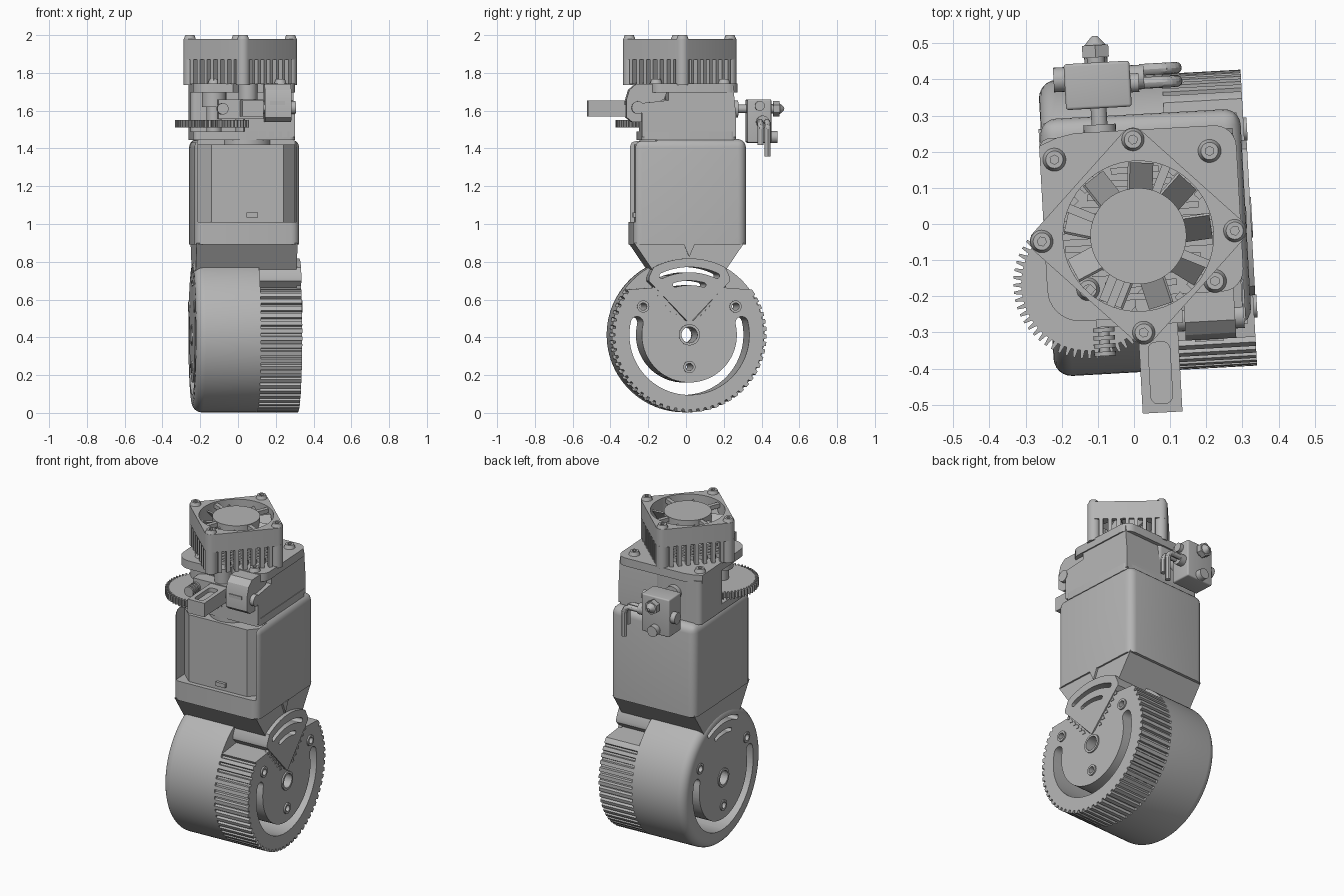
import bpy, bmesh
from math import sin, cos, pi, radians, hypot
from mathutils import Matrix, Vector

cube = bpy.data.objects.get("Cube")
if cube:
    bpy.data.objects.remove(cube)

grey = bpy.data.materials.new("plain grey")
grey.use_nodes = True
grey.diffuse_color = (0.46, 0.46, 0.46, 1)
grey.node_tree.nodes["Principled BSDF"].inputs["Base Color"].default_value = (0.46, 0.46, 0.46, 1)
parts = []


def finish(name, bm):
    bmesh.ops.recalc_face_normals(bm, faces=bm.faces[:])
    mesh = bpy.data.meshes.new(name)
    bm.to_mesh(mesh)
    bm.free()
    mesh.materials.append(grey)
    ob = bpy.data.objects.new(name, mesh)
    bpy.context.collection.objects.link(ob)
    parts.append(ob)
    return ob


def extrude(bm, pts, axis, lo, hi):
    """Prism: pts are (x, y) along z, or (y, z) along x."""
    place = (lambda p, h: (p[0], p[1], h)) if axis == "z" else (lambda p, h: (h, p[0], p[1]))
    a = [bm.verts.new(place(p, lo)) for p in pts]
    b = [bm.verts.new(place(p, hi)) for p in pts]
    bm.faces.new(a)
    bm.faces.new(b[::-1])
    for i in range(len(a)):
        j = (i + 1) % len(a)
        bm.faces.new((a[i], b[i], b[j], a[j]))


def prism(name, pts, axis, lo, hi):
    bm = bmesh.new()
    extrude(bm, pts, axis, lo, hi)
    return finish(name, bm)


def box(name, x, y, z, bevel=0, pick=lambda e: True):
    bm = bmesh.new()
    extrude(bm, [(x[0], y[0]), (x[1], y[0]), (x[1], y[1]), (x[0], y[1])], "z", *z)
    if bevel:
        bmesh.ops.bevel(bm, geom=[e for e in bm.edges if pick(e)], offset=bevel,
                        segments=5, profile=0.5, affect="EDGES")
    return finish(name, bm)


def upright(e):
    return abs(e.verts[0].co.z - e.verts[1].co.z) > 0.01


def rod(name, p, q, r, r2=None, n=24):
    p, q = Vector(p), Vector(q)
    d = q - p
    m = Matrix.Translation((p + q) / 2) @ d.to_track_quat("Z", "Y").to_matrix().to_4x4()
    bm = bmesh.new()
    bmesh.ops.create_cone(bm, cap_ends=True, segments=n, radius1=r,
                          radius2=r if r2 is None else r2, depth=d.length, matrix=m)
    return finish(name, bm)


def cut(ob, cutter):
    mod = ob.modifiers.new("cut", "BOOLEAN")
    mod.object, mod.solver = cutter, "EXACT"
    bpy.context.view_layer.objects.active = ob
    bpy.ops.object.modifier_apply(modifier=mod.name)


def drop(ob):
    parts.remove(ob)
    bpy.data.objects.remove(ob)


def arc(r, a, b, n, cx=0, cy=0):
    """Points on an arc, degrees counted from +first axis."""
    return [(cx + r * cos(radians(a + (b - a) * i / n)),
             cy + r * sin(radians(a + (b - a) * i / n))) for i in range(n + 1)]


def screw(name, x, y, z, r=0.032, h=0.022):
    head = rod(name, (x, y, z), (x, y, z + h), r, r * 0.75)
    socket = rod("socket", (x, y, z + h * 0.4), (x, y, z + 0.1), r * 0.4, n=6)
    cut(head, socket)
    drop(socket)


# Wheel: smooth tyre, toothed rim with a notch, pointer sector
AX = 0.413
R = 0.41
up = lambda pts: [(y, z + AX) for y, z in pts]

bm = bmesh.new()
profile = [(-0.243, 0)] + [(-0.243 + 0.05 * (1 - sin(t)), R - 0.05 * (1 - cos(t)))
                           for t in [pi / 2 * (1 - i / 6) for i in range(7)]] + [(0.1, R), (0.1, 0)]
vs = [bm.verts.new((x, 0, AX + r)) for x, r in profile]
es = [bm.edges.new(p) for p in zip(vs, vs[1:])]
bmesh.ops.spin(bm, geom=vs + es, cent=(0, 0, AX), axis=(1, 0, 0), angle=2 * pi, steps=96)
bmesh.ops.remove_doubles(bm, verts=bm.verts[:], dist=0.0002)
tyre = finish("tyre", bm)

teeth = []
for i in range(44):
    a = 145 + 250 * i / 44
    for f, r in ((0, R - 0.016), (1.6, R - 0.016), (2.1, R), (5.1, R)):
        teeth.append((r * cos(radians(a + f)), r * sin(radians(a + f))))
notch = [(0.33, 0.24), (0.18, 0.25), (0.02, 0.075), (-0.02, 0.075), (-0.18, 0.25), (-0.33, 0.24)]
rim = prism("toothed_rim", up(teeth + notch), "x", 0.095, 0.318)

sector_pts = [(0, 0.06), (0.195, 0.265), (0.215, 0.285), (0.215, 0.305)] + \
    arc(0.405, 62, 118, 16) + [(-0.215, 0.305), (-0.215, 0.285), (-0.195, 0.265)]
sector = prism("pointer_sector", up(sector_pts), "x", 0.09, 0.324)

# Zigzag edge along both sides of the notch
for s in (-1, 1):
    for i in range(6):
        y, z = s * (0.055 + 0.025 * i), 0.09 + 0.029 * i
        prism("notch_tooth", up([(y, z), (y + s * 0.022, z + 0.002), (y + s * 0.012, z + 0.025)]),
              "x", 0.3, 0.322)

# Neck tapering down onto the wheel
neck = prism("neck", [(-0.292, 0.9), (-0.19, 0.75), (0.19, 0.75), (0.292, 0.9)], "x", -0.235, 0.3)


def slot(r, hw, a, b):
    def cap(ang, start):
        c = (r * cos(radians(ang)), r * sin(radians(ang)))
        return arc(hw, start, start + 180, 10, *c)[1:-1]
    return arc(r + hw, a, b, 40) + cap(b, b) + arc(r - hw, b, a, 40) + cap(a, a + 180)


bm = bmesh.new()
holes = [(0.245, 0.15), (-0.245, 0.15), (0, -0.17)]
for pts in [slot(0.285, 0.033, 167, 373), slot(0.345, 0.014, 65, 115), slot(0.275, 0.012, 74, 106),
            arc(0.045, 0, 345, 23)] + [arc(0.02, 0, 337.5, 15, *h) for h in holes]:
    extrude(bm, up(pts), "x", -0.5, 0.5)
cutter = finish("wheel_cutter", bm)
for ob in (tyre, rim, sector, neck):
    cut(ob, cutter)
drop(cutter)


def ring(name, y, z, r, w, x0, x1):
    tube = prism(name, up(arc(r + w, 0, 345, 23, y, z)), "x", x0, x1)
    hole = prism("hole", up(arc(r, 0, 345, 23, y, z)), "x", x0 - 0.1, x1 + 0.1)
    cut(tube, hole)
    drop(hole)


for x0, x1 in ((0.31, 0.327), (-0.249, -0.23)):
    ring("axle_ring", 0, 0, 0.042, 0.014, x0, x1)
    for h in holes:
        ring("bolt_ring", *h, 0.019, 0.013, x0, x1)

prism("pointer", [(-0.03, 0.895), (0.03, 0.895), (0, 0.825)], "x", 0.295, 0.312)

# Motor case: rounded shell, open at the front, with a chamfered motor inside
case = box("motor_case", (-0.245, 0.31), (-0.295, 0.303), (0.892, 1.45), 0.045,
           lambda e: upright(e) or (e.verts[0].co.z > 1.4))
opening = box("opening", (-0.228, 0.293), (-0.4, -0.17), (1.01, 1.5))
cut(case, opening)
drop(opening)
prism("motor", [(-0.225, -0.16), (-0.225, -0.2), (-0.155, -0.268), (0.225, -0.268),
                (0.29, -0.2), (0.29, -0.16)], "z", 1.005, 1.42)
box("connector", (0.03, 0.09), (-0.285, -0.26), (1.035, 1.06))
rod("motor_boss", (0.04, -0.12, 1.4), (0.04, -0.12, 1.48), 0.13, n=48)

# Drive housing above the case
box("base_plate", (-0.25, 0.29), (-0.25, 0.25), (1.445, 1.49), 0.03, upright)
prism("right_housing", [(-0.25, 1.46), (0.25, 1.46), (0.25, 1.56), (0.235, 1.73), (-0.11, 1.73),
                        (-0.11, 1.655), (-0.25, 1.64)], "x", 0.02, 0.287)
box("rear_housing", (-0.25, 0.05), (0, 0.25), (1.46, 1.71), 0.03, upright)
top = arc(0.06, 0, 90, 6, 0.235, 0.2) + [(-0.15, 0.26), (-0.2, 0.25), (-0.25, 0.23), (-0.25, -0.14)] + \
    arc(0.09, 190, 270, 8, -0.16, -0.17) + [(-0.04, -0.26), (0.02, -0.2)] + arc(0.06, 270, 360, 6, 0.235, -0.14)
prism("top_plate", top, "z", 1.695, 1.745)
for x, y in ((-0.21, 0.19), (0.22, 0.19), (0.215, -0.17), (-0.137, -0.173)):
    screw("plate_screw", x, y, 1.745)
for i in range(11):
    y = -0.21 + 0.035 * i
    w = 0.24 - abs(y + 0.034)
    box("cooling_fin", (0.01 - w, 0.01 + w), (y, y + 0.018), (1.74, 1.77))

# Large spur gear with its post
gx, gy = -0.136, -0.158
cog = []
for i in range(60):
    for f, r in ((0, 0.185), (0.35, 0.185), (0.5, 0.207), (0.8, 0.207)):
        t = 2 * pi * (i + f) / 60
        cog.append((gx + r * cos(t), gy + r * sin(t)))
prism("spur_gear", cog, "z", 1.51, 1.55)
rod("gear_hub", (gx, gy, 1.48), (gx, gy, 1.62), 0.04)
rod("gear_bearing", (gx, gy, 1.62), (gx, gy, 1.7), 0.065)
rod("front_post", (0.04, -0.22, 1.64), (0.04, -0.22, 1.75), 0.05)
rod("pinion", (0.04, -0.12, 1.48), (0.04, -0.12, 1.66), 0.06, n=16)

# Lever arm with a recess, its spring and the idler block
arm = box("lever_arm", (-0.005, 0.105), (-0.525, -0.24), (1.57, 1.655))
recess = box("recess", (0.02, 0.08), (-0.5, -0.33), (1.63, 1.7), 0.02, upright)
cut(arm, recess)
drop(recess)
box("lever_base", (-0.12, 0.12), (-0.28, -0.2), (1.555, 1.66))
for i in range(4):
    rod("spring_coil", (-0.1, -0.36 + 0.022 * i, 1.61), (-0.1, -0.348 + 0.022 * i, 1.61), 0.03)
rod("spring_rod", (-0.1, -0.36, 1.61), (-0.1, -0.2, 1.61), 0.015)
prism("idler_block", [(-0.33, 1.565), (-0.33, 1.66), (-0.315, 1.71), (-0.28, 1.74), (-0.1, 1.74),
                      (-0.13, 1.66), (-0.2, 1.63), (-0.22, 1.54), (-0.3, 1.54)], "x", 0.125, 0.265)
rod("idler_screw", (0.1, -0.27, 1.616), (0.29, -0.27, 1.616), 0.034)
box("idler_label", (0.15, 0.23), (-0.335, -0.32), (1.63, 1.65))

# Cooling fan, turned by an eighth of a full turn
start = len(parts)
H, Z0, Z1 = 0.223, 1.87, 1.98
frame = box("fan_frame", (-H, H), (-H, H), (Z0, Z1), 0.036, upright)
bore = rod("bore", (0, 0, 1.8), (0, 0, 2.1), 0.208, n=64)
cut(frame, bore)
drop(bore)
rod("fan_hub", (0, 0, 1.84), (0, 0, 1.975), 0.133, n=64)
for i in range(9):
    b = box("fan_blade", (0.12, 0.203), (-0.05, 0.05), (-0.004, 0.004))
    b.data.transform(Matrix.Rotation(2 * pi * i / 9, 4, "Z") @ Matrix.Translation((0, 0, 1.91))
                     @ Matrix.Rotation(radians(50), 4, "X"))
for k in range(4):
    turn = Matrix.Rotation(k * pi / 2, 4, "Z")
    first = len(parts)
    spoke = box("fan_spoke", (0.1, 0.225), (-0.012, 0.012), (1.945, 1.97))
    spoke.data.transform(Matrix.Rotation(radians(20), 4, "Z"))
    for i in range(7):
        x = -0.145 + 0.0483 * i
        box("fan_slat", (x - 0.011, x + 0.011), (-H, -H + 0.035), (1.74, Z0 + 0.005))
    rod("fan_corner", (0.187, 0.187, 1.735), (0.187, 0.187, Z0 + 0.005), 0.036)
    screw("fan_screw", 0.189, 0.189, Z1 - 0.002)
    for ob in parts[first:]:
        ob.data.transform(turn)
for ob in parts[start:]:
    ob.data.transform(Matrix.Translation((0.01, -0.034, 0)) @ Matrix.Rotation(pi / 4, 4, "Z"))

# Heater block with nozzle, screws and bent cable
box("heater_block", (-0.17, 0.012), (0.325, 0.452), (1.43, 1.66), 0.008)
rod("heat_break", (-0.08, 0.2, 1.61), (-0.08, 0.33, 1.61), 0.022)
rod("heat_break_collar", (-0.08, 0.24, 1.61), (-0.08, 0.28, 1.61), 0.045)
rod("nozzle_neck", (-0.08, 0.45, 1.61), (-0.08, 0.468, 1.61), 0.025)
rod("nozzle_hex", (-0.08, 0.466, 1.61), (-0.08, 0.5, 1.61), 0.042, n=6)
rod("nozzle_tip", (-0.08, 0.5, 1.61), (-0.08, 0.525, 1.61), 0.03, 0.008)
rod("clamp_screw", (-0.08, 0.45, 1.46), (-0.08, 0.488, 1.46), 0.032)
rod("left_stub", (-0.2, 0.41, 1.54), (-0.16, 0.41, 1.54), 0.034)
rod("right_stub", (0, 0.405, 1.54), (0.05, 0.405, 1.54), 0.034)
rod("sensor_screw", (0, 0.39, 1.625), (0.035, 0.39, 1.625), 0.026)
for y, low in ((0.388, 1.42), (0.425, 1.36)):
    curve = [(0.04, 1.54)] + arc(0.04, 90, 0, 6, 0.1, 1.5) + [(0.14, low)]
    for p, q in zip(curve, curve[1:]):
        d = hypot(q[0] - p[0], q[1] - p[1])
        e = ((q[0] - p[0]) / d * 0.002, (q[1] - p[1]) / d * 0.002)
        rod("heater_cable", (p[0] - e[0], y, p[1] - e[1]), (q[0] + e[0], y, q[1] + e[1]), 0.016, n=12)

# Slight yaw of the whole assembly, then shading
bpy.ops.object.select_all(action="DESELECT")
for ob in parts:
    ob.data.transform(Matrix.Rotation(radians(3.2), 4, "Z"))
    ob.select_set(True)
bpy.context.view_layer.objects.active = parts[0]
bpy.ops.object.shade_smooth_by_angle(angle=radians(30))
